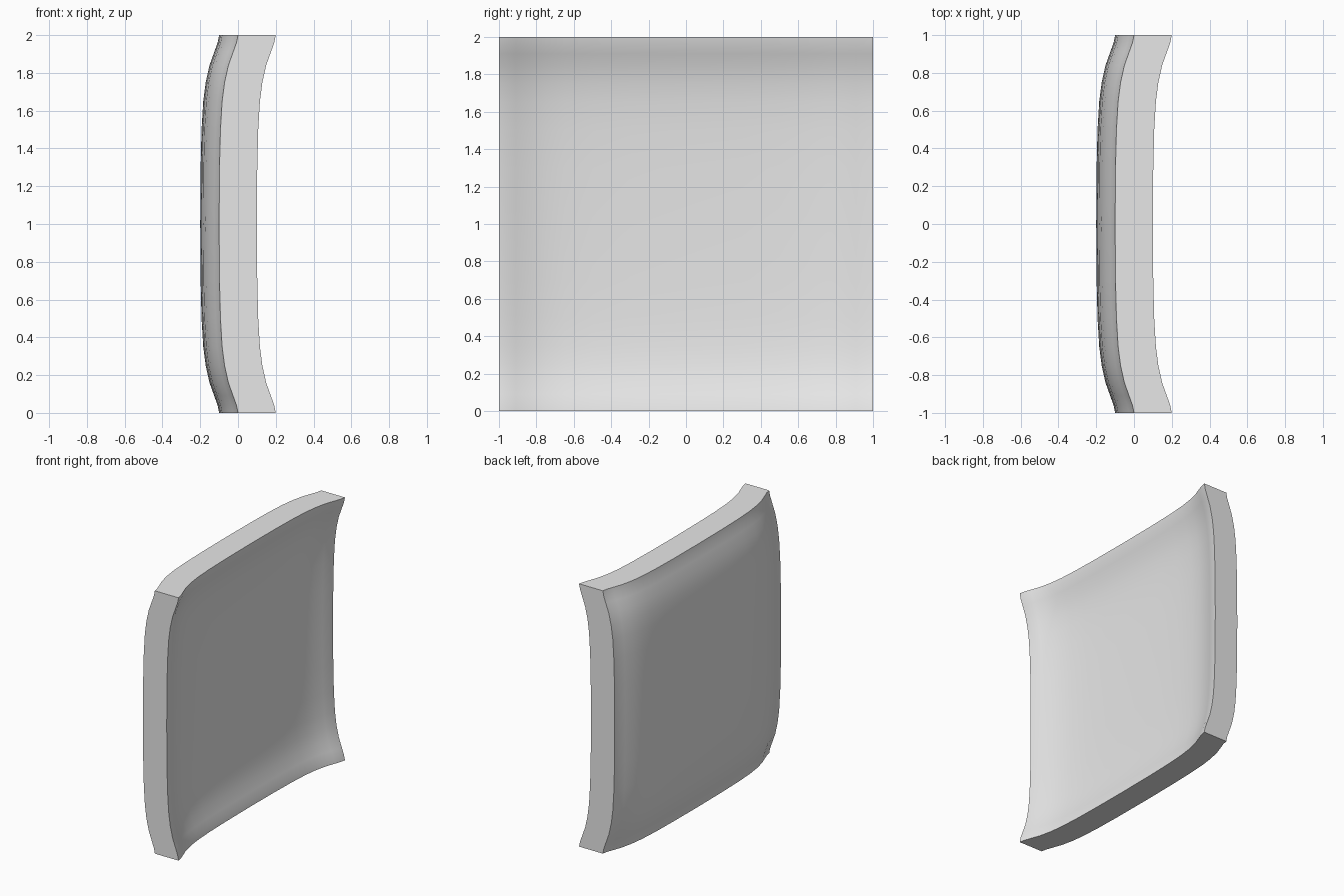
import bpy, bmesh, math
from mathutils import Vector

cube = bpy.data.objects.get("Cube")
if cube:
    bpy.data.objects.remove(cube, do_unlink=True)

# Plain grey surface
grey = bpy.data.materials.new("light_grey")
grey.use_nodes = True
colour = (0.8, 0.8, 0.8, 1.0)
grey.diffuse_color = colour
grey.node_tree.nodes["Principled BSDF"].inputs["Base Color"].default_value = colour

# Flare of the panel: distance from the centre line -> shift along x
flare = {0.0: 0.0, 0.3: 0.002, 0.5: 0.007, 0.65: 0.016, 0.75: 0.029,
         0.84: 0.049, 0.91: 0.074, 0.96: 0.092, 1.0: 0.1}


def shift(value):
    return flare[min(flare, key=lambda s: abs(s - abs(value)))]


# Square slab, sliced at each station both ways
bm = bmesh.new()
bmesh.ops.create_cube(bm, size=2)
for axis in (Vector((0, 1, 0)), Vector((0, 0, 1))):
    for station in flare:
        for side in ((1, -1) if 0 < station < 1 else (1,) if station == 0 else ()):
            bmesh.ops.bisect_plane(bm, geom=bm.verts[:] + bm.edges[:] + bm.faces[:],
                                   plane_co=axis * station * side, plane_no=axis)

# Dish the slab so that its rim and corners sweep towards +x
for v in bm.verts:
    v.co.x = -0.1 + 0.1 * v.co.x + shift(v.co.y) + shift(v.co.z)
    v.co.z += 1
bmesh.ops.recalc_face_normals(bm, faces=bm.faces[:])

mesh = bpy.data.meshes.new("dished_panel")
bm.to_mesh(mesh)
bm.free()
mesh.materials.append(grey)
panel = bpy.data.objects.new("dished_panel", mesh)
bpy.context.collection.objects.link(panel)

# Smooth faces with a crisp rim
bpy.ops.object.select_all(action='DESELECT')
panel.select_set(True)
bpy.context.view_layer.objects.active = panel
bpy.ops.object.shade_smooth_by_angle(angle=math.radians(35))
